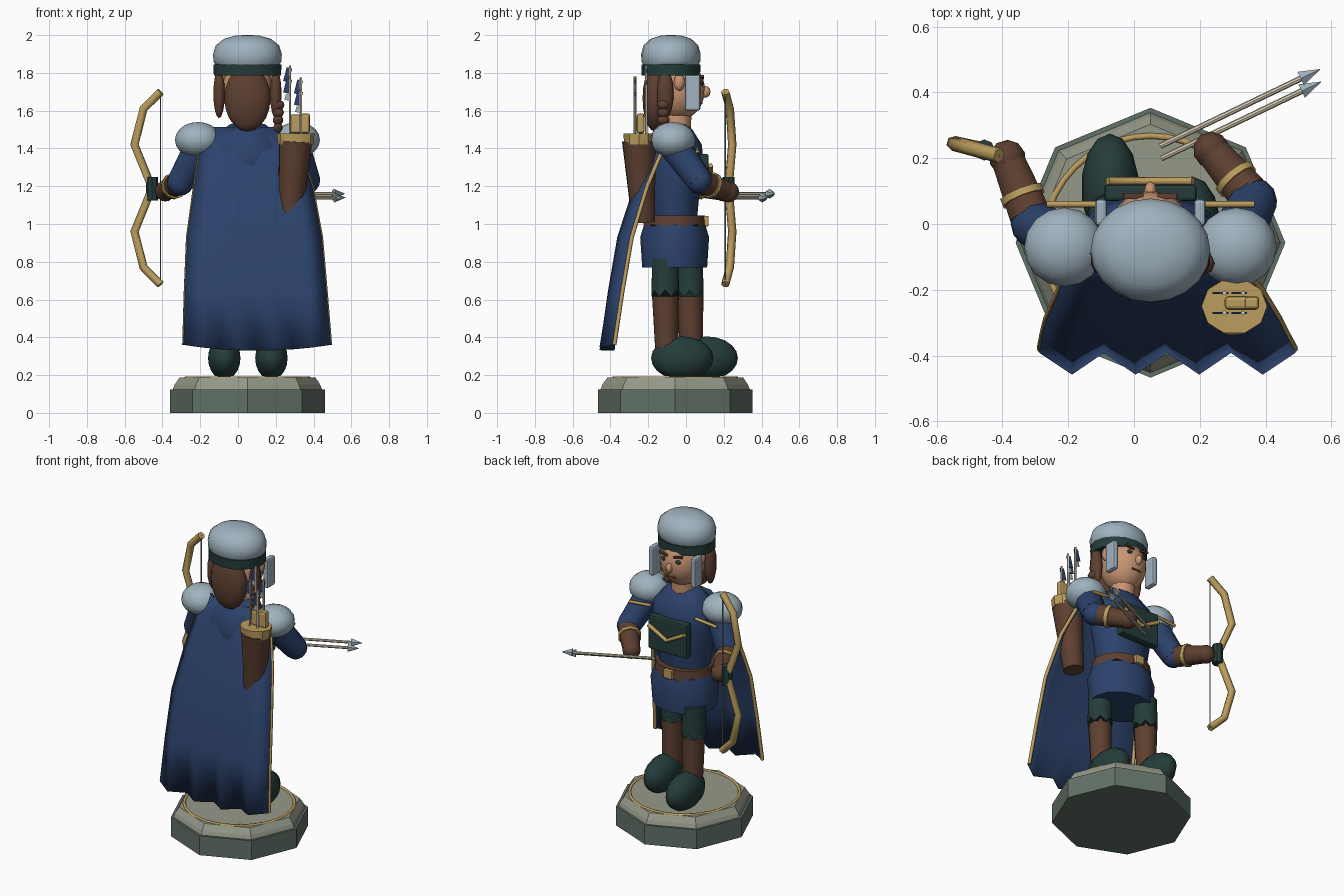
import bpy, bmesh, math
from mathutils import Vector

if "Cube" in bpy.data.objects:
    bpy.data.objects.remove(bpy.data.objects["Cube"])

CX, CY = 0.05, -0.06


def paint(name, r, g, b):
    m = bpy.data.materials.new(name)
    m.use_nodes = True
    m.diffuse_color = (r, g, b, 1)
    bsdf = m.node_tree.nodes["Principled BSDF"]
    bsdf.inputs["Base Color"].default_value = (r, g, b, 1)
    bsdf.inputs["Roughness"].default_value = 0.8
    return m


navy = paint("navy cloth", .025, .055, .15)
brown = paint("brown leather", .11, .05, .03)
green = paint("dark green", .018, .046, .043)
gold = paint("gold", .5, .34, .11)
skin = paint("skin", .58, .3, .17)
steel = paint("pale steel", .35, .45, .52)
stone = paint("light stone", .3, .32, .25)
dark_stone = paint("dark stone", .12, .165, .135)
cream = paint("cream wood", .65, .58, .44)
grey = paint("grey string", .25, .25, .25)


def finish(bm, name, mat, smooth=35):
    bmesh.ops.recalc_face_normals(bm, faces=bm.faces[:])
    me = bpy.data.meshes.new(name)
    bm.to_mesh(me)
    bm.free()
    ob = bpy.data.objects.new(name, me)
    bpy.context.collection.objects.link(ob)
    me.materials.append(mat)
    if smooth:
        bpy.ops.object.select_all(action="DESELECT")
        ob.select_set(True)
        bpy.context.view_layer.objects.active = ob
        bpy.ops.object.shade_smooth_by_angle(angle=math.radians(smooth))
    return ob


def ball(name, loc, size, mat, seg=16, rings=10, floor=None):
    bm = bmesh.new()
    bmesh.ops.create_uvsphere(bm, u_segments=seg, v_segments=rings, radius=1)
    for v in bm.verts:
        v.co = Vector(a * b for a, b in zip(v.co, size)) + Vector(loc)
        if floor is not None:
            v.co.z = max(v.co.z, floor)
    return finish(bm, name, mat, 50)


def rod(name, a, b, r1, r2, mat, sides=10):
    a, b = Vector(a), Vector(b)
    bm = bmesh.new()
    bmesh.ops.create_cone(bm, cap_ends=True, segments=sides, radius1=r1, radius2=r2, depth=(b - a).length)
    q = (b - a).to_track_quat("Z", "Y")
    for v in bm.verts:
        v.co = q @ v.co + (a + b) / 2
    return finish(bm, name, mat, 40)


def box(name, loc, size, mat, bevel=0.0, roll=0):
    bm = bmesh.new()
    bmesh.ops.create_cube(bm, size=1)
    for v in bm.verts:
        v.co = Vector(a * b for a, b in zip(v.co, size))
    if bevel:
        bmesh.ops.bevel(bm, geom=bm.edges[:], offset=bevel, segments=2, affect="EDGES", profile=.5)
    ob = finish(bm, name, mat, 0)
    ob.location, ob.rotation_euler.y = loc, roll
    return ob


def lathe(name, centre, profile, mat, depth=1.0, sides=12, zig=0.0, smooth=35):
    """Stack of elliptical rings from (radius, z); zig makes a jagged lower hem."""
    bm = bmesh.new()
    rings = []
    for k, (r, z) in enumerate(profile):
        ring = []
        for i in range(sides):
            t = math.tau * i / sides
            drop = zig * (i % 2) if k == 0 else 0
            ring.append(bm.verts.new((centre[0] + r * math.cos(t), centre[1] + r * depth * math.sin(t), z - drop)))
        rings.append(ring)
    for lo, hi in zip(rings, rings[1:]):
        for i in range(sides):
            j = (i + 1) % sides
            bm.faces.new((lo[i], lo[j], hi[j], hi[i]))
    bm.faces.new(rings[0])
    bm.faces.new(rings[-1])
    return finish(bm, name, mat, smooth)


def wire(name, pts, radius, mat, closed=False, res=1):
    cu = bpy.data.curves.new(name, "CURVE")
    cu.dimensions = "3D"
    cu.bevel_depth, cu.bevel_resolution, cu.use_fill_caps = radius, res, True
    sp = cu.splines.new("POLY")
    sp.points.add(len(pts) - 1)
    for p, co in zip(sp.points, pts):
        p.co = (*co, 1)
    sp.use_cyclic_u = closed
    cu.materials.append(mat)
    ob = bpy.data.objects.new(name, cu)
    bpy.context.collection.objects.link(ob)
    return ob


# Plinth
BC = (CX, -.057)
lathe("plinth_base", BC, [(.41, 0), (.41, .125)], dark_stone, sides=8, smooth=0)
lathe("plinth_top", BC, [(.395, .125), (.385, .15), (.36, .187)], stone, sides=8, smooth=0)
ring = [(BC[0] + .325 * math.cos(math.tau * i / 40), BC[1] + .325 * math.sin(math.tau * i / 40), .185) for i in range(40)]
wire("plinth_ring", ring, .01, gold, closed=True)

# Legs and boots
for side, x, y in (("left", .17, -.11), ("right", -.07, .02)):
    ball(side + "_boot", (x * 1.04, y + .09, .29), (.088, .165, .115), green, 14, 10, floor=.192)
    rod(side + "_shin", (x, y + .01, .28), (x, y, .66), .06, .072, brown)
    lathe(side + "_thigh", (x, y), [(.075, .65), (.07, .82)], green, sides=14, zig=.035)

# Tunic, belt and torso
BODY = (CX, CY)
lathe("tunic_skirt", BODY, [(.2, .77), (.212, .93), (.18, 1.02)], navy, .86, 12)
lathe("belt", BODY, [(.188, 1.0), (.182, 1.045)], brown, .88, 16, zig=.025)
lathe("torso", BODY, [(.165, 1.03), (.18, 1.15), (.21, 1.32), (.2, 1.42), (.13, 1.5), (.09, 1.53)], navy, .74, 14, smooth=50)
box("belt_buckle", (CX, .105, 1.015), (.06, .03, .055), gold, .005)

# Chest plate with chevron
box("chest_plate", (CX, .095, 1.26), (.28, .05, .22), green, .01)
wire("chest_chevron", [(-.08, .13, 1.31), (CX, .13, 1.24), (.18, .13, 1.31)], .013, gold)

# Head and face
rod("neck", (CX, -.05, 1.46), (CX, -.04, 1.62), .075, .07, skin, 12)
ball("head", (CX, -.04, 1.71), (.135, .14, .16), skin, 20, 14)
ball("nose", (CX, .1, 1.7), (.02, .03, .032), skin, 8, 6)
box("mouth", (CX, .083, 1.64), (.065, .008, .01), brown)
for s in (-1, 1):
    ball("eye", (CX + s * .05, .083, 1.745), (.02, .01, .014), green, 10, 6)
    box("brow", (CX + s * .052, .085, 1.778), (.06, .018, .012), brown, roll=s * -.2)
    ball("ear", (CX + s * .135, -.035, 1.75), (.025, .03, .045), skin, 8, 6)
    box("cheek_guard", (CX + s * .15, .035, 1.695), (.036, .082, .19), steel, .012)

# Helmet
HEAD = (CX, -.08)
lathe("helmet_band", HEAD, [(.178, 1.785), (.18, 1.845)], green, .87, 16)
lathe("helmet", HEAD, [(.165, 1.835), (.18, 1.86), (.182, 1.9), (.168, 1.945), (.125, 1.98), (.065, 1.997), (.02, 2.0)],
      steel, .865, 20, smooth=60)

# Hair and braid
ball("back_hair", (CX, -.165, 1.665), (.125, .065, .175), brown, 14, 10)
for s in (-1, 1):
    ball("side_hair", (CX + s * .15, -.11, 1.69), (.032, .045, .13), brown, 10, 8)
for i in range(4):
    ball("braid_knot", (.212, -.12, 1.63 - i * .04), (.034 - i * .003, .034, .028), brown, 8, 6)

# Shoulders
for s in (-1, 1):
    ball("pauldron", (CX + s * .262, -.07, 1.445), (.122, .12, .095), steel, 16, 10)
    wire("pauldron_trim", [(CX + s * .16, .06, 1.4), (CX + s * .315, .06, 1.385)], .01, gold)


# Arms
def arm(side, shoulder, elbow, hand):
    s, e, h = Vector(shoulder), Vector(elbow), Vector(hand)
    rod(side + "_sleeve", s, e, .085, .072, navy)
    ball(side + "_elbow", e, (.07, .07, .07), navy, 12, 8)
    rod(side + "_bracer", e.lerp(h, .15), h, .066, .052, brown)
    rod(side + "_bracer_band", e.lerp(h, .38), e.lerp(h, .48), .07, .07, gold)
    ball(side + "_glove", h, (.056, .056, .056), brown, 10, 8)


arm("right", (-.2, -.06, 1.41), (-.305, .0, 1.22), (-.385, .2, 1.175))
arm("left", (.3, -.06, 1.41), (.365, .07, 1.23), (.235, .225, 1.17))

# Bow
half = [(-.41, .208, .51), (-.5, .232, .42), (-.548, .245, .23), (-.455, .225, 0)]
upper = [(x, y, 1.19 + d) for x, y, d in half]
lower = [(x, y, 1.19 - d) for x, y, d in half[-2::-1]]
wire("bow", upper + lower, .023, gold)
rod("bow_grip", (-.455, .225, 1.125), (-.455, .225, 1.25), .032, .032, green, 8)
rod("bow_string", upper[0], lower[-1], .004, .004, grey, 6)

# Arrows in hand
for dx, dy, z in ((0, 0, 1.16), (.003, -.038, 1.14)):
    a, b = Vector((.08 + dx, .237 + dy, z)), Vector((.565 + dx, .47 + dy, z))
    rod("held_arrow_shaft", a, a.lerp(b, .9), .009, .009, cream, 8)
    rod("held_arrow_head", a.lerp(b, .88), b, .026, .001, steel, 6)

# Quiver with scroll case and arrows
rod("quiver", (.275, -.225, 1.01), (.305, -.25, 1.44), .062, .09, brown, 12)
lathe("quiver_rim", (.305, -.25), [(.094, 1.42), (.1, 1.48)], gold, .86, 10)
box("scroll_case", (.328, -.24, 1.53), (.105, .042, .1), gold, .012)
box("scroll", (.358, -.24, 1.55), (.045, .038, .07), gold, .01)
for x, top in ((.275, 1.84), (.332, 1.775)):
    for y, drop in ((-.21, 0), (-.27, .06)):
        rod("quiver_arrow", (x, y, 1.45), (x, y, top - drop), .007, .007, cream, 6)
        box("fletching", (x - .012, y, top - drop - .05), (.03, .006, .075), navy, roll=.25)
        box("fletching_tip", (x - .012, y, top - drop - .11), (.028, .006, .03), steel, roll=.25)

# Cape: pleats deepen towards the hem
rows = [(1.51, -.14, .24, -.13, .004), (1.4, -.2, .32, -.175, .008), (1.2, -.228, .39, -.255, .014),
        (.93, -.265, .44, -.335, .022), (.64, -.277, .465, -.38, .027), (.36, -.285, .488, -.418, .033)]
COLS = 8
bm = bmesh.new()
grid = []
for k, (z, xl, xr, y, amp) in enumerate(rows):
    line = []
    for i in range(COLS + 1):
        u = i / COLS
        wrap = .05 * (2 * u - 1) ** 4 * (1 - k / 5)
        sag = .03 * (1 - (2 * u - 1) ** 2) if k == 5 else 0
        line.append(bm.verts.new((xl + (xr - xl) * u, y + wrap + (amp if i % 2 == 0 else -amp), z - sag)))
    grid.append(line)
for p, q in zip(grid, grid[1:]):
    for i in range(COLS):
        bm.faces.new((p[i], q[i], q[i + 1], p[i + 1]))
edges = [[tuple(line[i].co) for line in grid] for i in (0, COLS)]
cape = finish(bm, "cape", navy, 80)
solid = cape.modifiers.new("thickness", "SOLIDIFY")
solid.thickness, solid.offset = .014, 0
for e in edges:
    wire("cape_trim", [(x, y + .006, z) for x, y, z in e[1:]], .011, gold)
